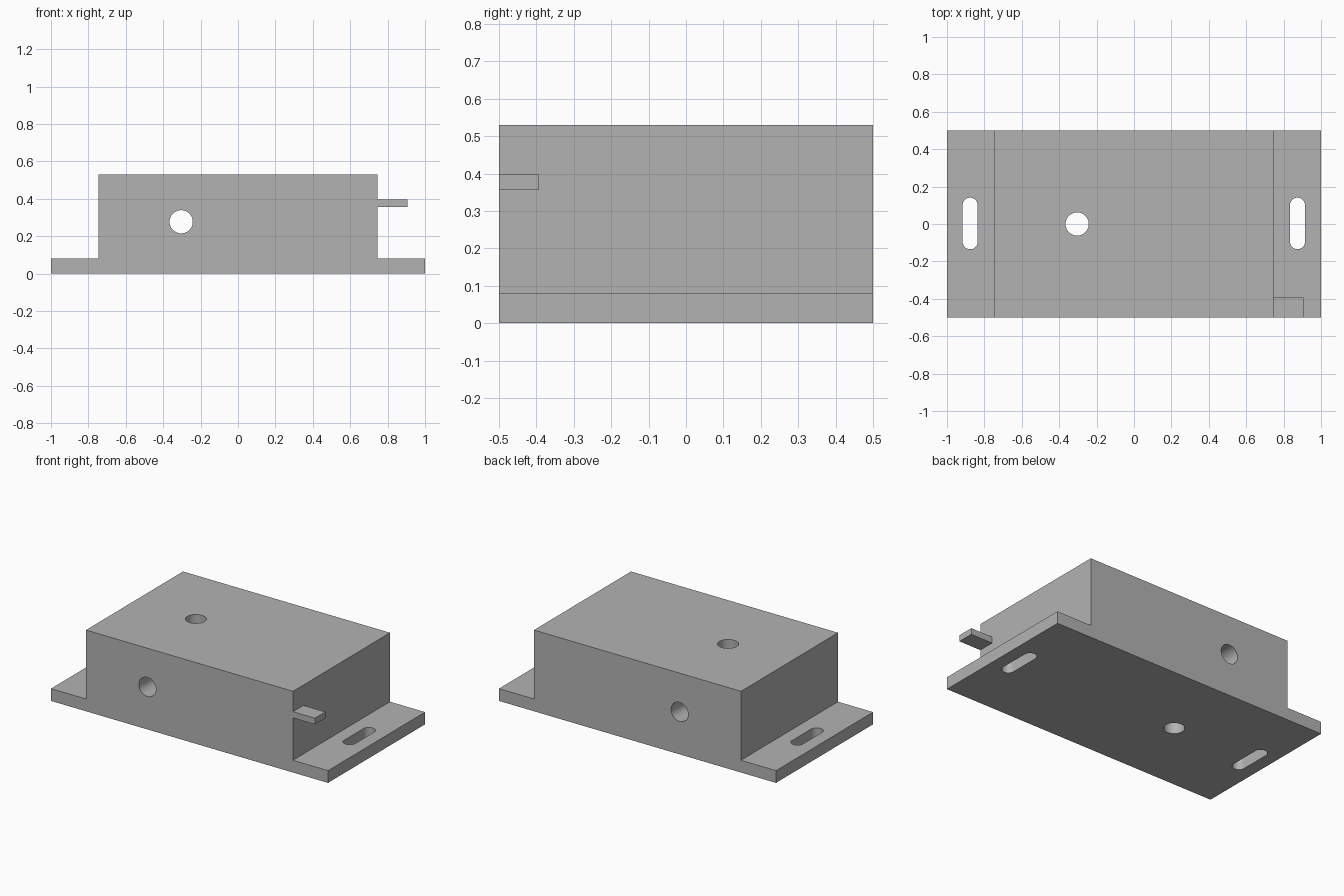
import bpy
import bmesh
from math import cos, sin, pi
from mathutils import Matrix

cube = bpy.data.objects.get("Cube")
if cube:
    bpy.data.objects.remove(cube, do_unlink=True)

grey = bpy.data.materials.new("plain grey")
grey.use_nodes = True
grey.diffuse_color = (0.45, 0.45, 0.45, 1)
grey.node_tree.nodes["Principled BSDF"].inputs["Base Color"].default_value = grey.diffuse_color


def prism(name, outline, low, high, matrix=Matrix()):
    """Extrude a closed 2D outline along local z."""
    bm = bmesh.new()
    face = bm.faces.new([bm.verts.new((x, y, low)) for x, y in outline])
    new = bmesh.ops.extrude_face_region(bm, geom=[face])["geom"]
    top = [v for v in new if isinstance(v, bmesh.types.BMVert)]
    bmesh.ops.translate(bm, verts=top, vec=(0, 0, high - low))
    bmesh.ops.recalc_face_normals(bm, faces=bm.faces)
    bm.transform(matrix)
    mesh = bpy.data.meshes.new(name)
    bm.to_mesh(mesh)
    bm.free()
    mesh.materials.append(grey)
    obj = bpy.data.objects.new(name, mesh)
    bpy.context.collection.objects.link(obj)
    return obj


def slot(x, y, radius, half_straight=0.0, steps=24):
    """Round-ended outline stretched in y; a circle when half_straight is 0."""
    points = []
    for side in (1, -1):
        for i in range(steps + 1 if half_straight else steps):
            a = pi * i / steps
            points.append((x + side * radius * cos(a),
                           y + side * (half_straight + radius * sin(a))))
    return points


# Sizes
BODY_X, HALF_Y, HEIGHT, FLANGE = 0.747, 0.5, 0.53, 0.08
HOLE_X, HOLE_Z, HOLE_R = -0.304, 0.277, 0.062
upright = Matrix.Rotation(pi / 2, 4, "X")  # profile (x, z) extruded along y

# Block with a mounting flange at each end
right_half = [(1, 0), (1, FLANGE), (BODY_X, FLANGE), (BODY_X, HEIGHT)]
profile = right_half + [(-x, z) for x, z in reversed(right_half)]
body = prism("flanged_block", profile, -HALF_Y, HALF_Y, upright)

# Crossing round holes and flange slots
cutters = [
    prism("vertical_hole_cutter", slot(HOLE_X, 0, HOLE_R), -0.1, 0.7),
    prism("cross_hole_cutter", slot(HOLE_X, HOLE_Z, HOLE_R), -0.6, 0.6, upright),
]
for x in (-0.876, 0.874):
    cutters.append(prism("slot_cutter", slot(x, 0.003, 0.04, 0.098), -0.1, 0.2))

for cutter in cutters:
    cutter.hide_render = True
    mod = body.modifiers.new(cutter.name, "BOOLEAN")
    mod.operation, mod.solver, mod.object = "DIFFERENCE", "EXACT", cutter

# Bake the cuts and drop the cutters
bpy.context.view_layer.update()
graph = bpy.context.evaluated_depsgraph_get()
baked = bpy.data.meshes.new_from_object(body.evaluated_get(graph))
body.modifiers.clear()
body.data = baked
for cutter in cutters:
    bpy.data.objects.remove(cutter, do_unlink=True)

# Small tab on the left wall, flush with the front
tab = prism("side_tab", [(BODY_X, -HALF_Y), (0.905, -HALF_Y), (0.905, -0.393), (BODY_X, -0.393)],
            0.356, 0.397)

# Smooth hole walls, sharp edges elsewhere
bpy.ops.object.select_all(action="DESELECT")
body.select_set(True)
bpy.context.view_layer.objects.active = body
bpy.ops.object.shade_smooth_by_angle(angle=pi / 6)
